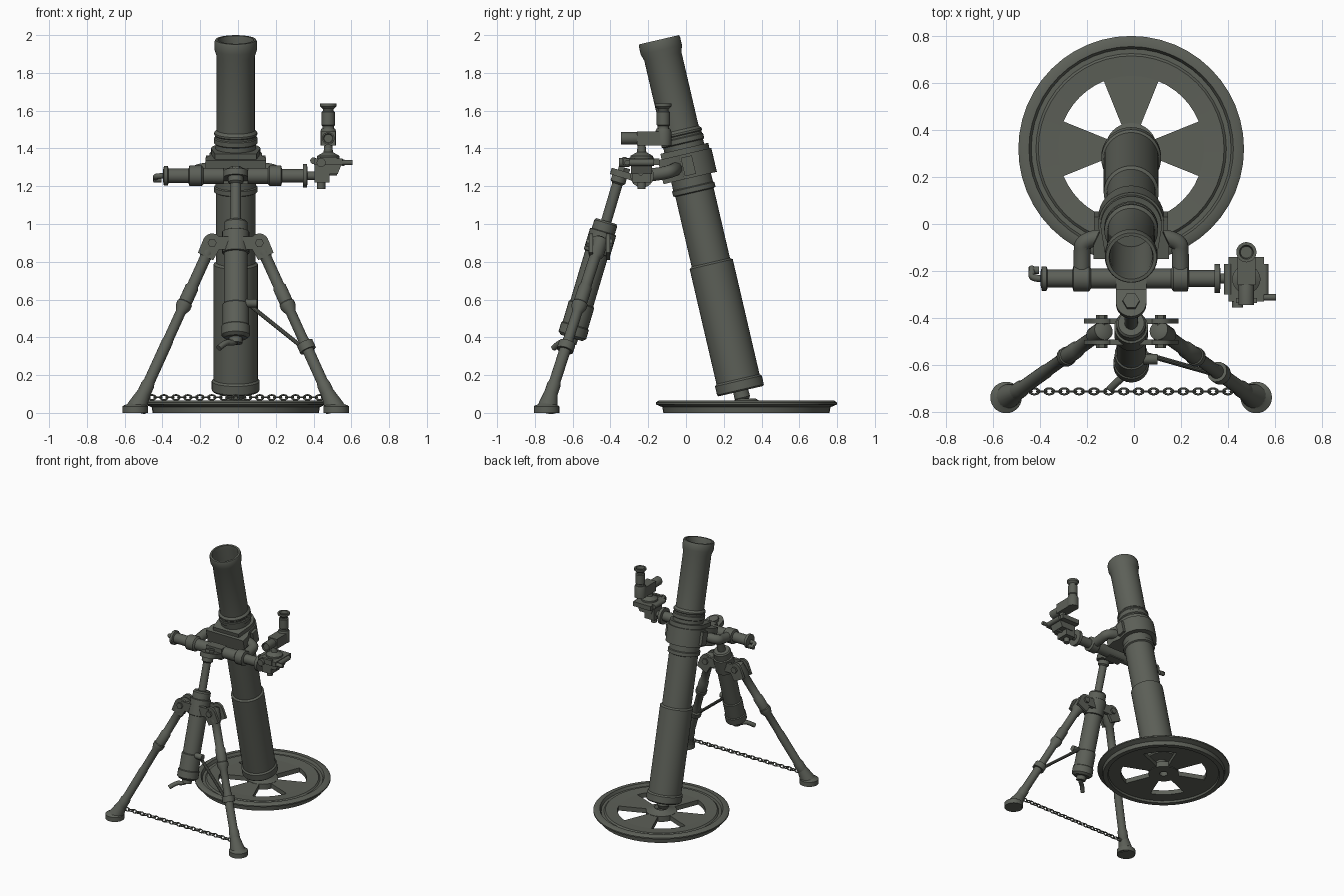
import bpy, bmesh
from math import sin, cos, pi, radians
from mathutils import Vector, Matrix

if "Cube" in bpy.data.objects:
    bpy.data.objects.remove(bpy.data.objects["Cube"])

CX = -0.012  # mirror plane of the symmetric parts
SIDES = ((-1, "right"), (1, "left"))

paint = bpy.data.materials.new("olive_grey_paint")
paint.use_nodes = True
COLOUR = (0.108, 0.116, 0.097, 1)
paint.diffuse_color = COLOUR
paint.node_tree.nodes["Principled BSDF"].inputs["Base Color"].default_value = COLOUR


def finish(name, bm, matrix=Matrix()):
    bmesh.ops.remove_doubles(bm, verts=bm.verts, dist=0.00001)
    bmesh.ops.recalc_face_normals(bm, faces=bm.faces)
    mesh = bpy.data.meshes.new(name)
    bm.to_mesh(mesh)
    bm.free()
    mesh.transform(matrix)
    mesh.materials.append(paint)
    ob = bpy.data.objects.new(name, mesh)
    bpy.context.collection.objects.link(ob)
    bpy.ops.object.select_all(action='DESELECT')
    ob.select_set(True)
    bpy.context.view_layer.objects.active = ob
    bpy.ops.object.shade_smooth_by_angle(angle=radians(35))
    return ob


def aim(a, b):
    a, b = Vector(a), Vector(b)
    return Matrix.Translation(a) @ (b - a).to_track_quat('Z', 'Y').to_matrix().to_4x4()


def lathe(name, profile, matrix, segs=24, closed=False):
    """Turn (radius, height) points around the local z axis."""
    bm = bmesh.new()
    rings = [[bm.verts.new((r * cos(2 * pi * i / segs), r * sin(2 * pi * i / segs), h))
              for i in range(segs)] for r, h in profile]
    pairs = list(zip(rings, rings[1:])) + ([(rings[-1], rings[0])] if closed else [])
    for p, q in pairs:
        for i in range(segs):
            j = (i + 1) % segs
            bm.faces.new((p[i], p[j], q[j], q[i]))
    if not closed:
        for ring, (r, h) in ((rings[0], profile[0]), (rings[-1], profile[-1])):
            if r > 0.0001:
                bm.faces.new(ring)
    return finish(name, bm, matrix)


def rod(name, a, b, r, segs=16):
    length = (Vector(b) - Vector(a)).length
    return lathe(name, [(r, 0), (r, length)], aim(a, b), segs)


def prism(name, outline, z0, z1, matrix=Matrix()):
    """Extrude a flat outline along local z."""
    bm = bmesh.new()
    face = bm.faces.new([bm.verts.new((x, y, z0)) for x, y in outline])
    out = bmesh.ops.extrude_face_region(bm, geom=[face])
    bmesh.ops.translate(bm, vec=(0, 0, z1 - z0),
                        verts=[v for v in out["geom"] if isinstance(v, bmesh.types.BMVert)])
    return finish(name, bm, matrix)


def box(name, centre, size, rot=Matrix()):
    bm = bmesh.new()
    bmesh.ops.create_cube(bm, size=1)
    bmesh.ops.scale(bm, vec=size, verts=bm.verts)
    return finish(name, bm, Matrix.Translation(centre) @ rot)


def bent_rod(name, points, r):
    """Round bar following a smooth path."""
    curve = bpy.data.curves.new(name, 'CURVE')
    curve.dimensions = '3D'
    curve.bevel_depth, curve.bevel_resolution, curve.use_fill_caps = r, 3, True
    spline = curve.splines.new('NURBS')
    spline.points.add(len(points) - 1)
    for p, co in zip(spline.points, points):
        p.co = (*co, 1)
    spline.use_endpoint_u, spline.order_u = True, 3
    curve.materials.append(paint)
    ob = bpy.data.objects.new(name, curve)
    bpy.context.collection.objects.link(ob)


def arc(r, a0, a1, n):
    return [(r * cos(radians(a0 + (a1 - a0) * i / n)),
             r * sin(radians(a0 + (a1 - a0) * i / n))) for i in range(n + 1)]


# Base plate: stepped rim, four flared spokes and a hub with a ball socket
plate = Matrix.Translation((CX, 0.32, 0))
lathe("baseplate_rim", [(0.31, 0.015), (0.4, 0.015), (0.405, 0), (0.44, 0), (0.445, 0.03),
      (0.48, 0.045), (0.48, 0.055), (0.465, 0.065), (0.435, 0.065), (0.425, 0.045),
      (0.405, 0.045), (0.395, 0.055), (0.31, 0.05)], plate, 48, closed=True)
for k in range(4):
    spoke = arc(0.08, -22, 22, 4) + arc(0.32, 22, -22, 8)
    prism("baseplate_spoke", spoke, 0.015, 0.05, plate @ Matrix.Rotation(k * pi / 2, 4, 'Z'))
lathe("baseplate_hub", [(0.03, 0.01), (0.11, 0.01), (0.11, 0.052), (0.075, 0.06),
      (0.05, 0.075), (0.03, 0.06)], plate, 32, closed=True)

# Barrel: one turned tube with bands, muzzle ring and open bore
TILT = Matrix.Translation((CX, 0.29, 0.115)) @ Matrix.Rotation(radians(13.1), 4, 'X')
lathe("barrel", [(0, -0.065), (0.025, -0.06), (0.042, -0.035), (0.04, 0), (0.12, 0),
      (0.127, 0.008), (0.127, 0.055), (0.117, 0.065), (0.117, 0.69), (0.104, 0.7),
      (0.104, 1.08), (0.115, 1.085), (0.115, 1.11), (0.108, 1.115), (0.108, 1.345),
      (0.115, 1.35), (0.115, 1.375), (0.11, 1.38), (0.11, 1.39), (0.114, 1.395),
      (0.114, 1.405), (0.101, 1.42), (0.101, 1.82), (0.112, 1.855), (0.112, 1.9),
      (0.108, 1.91), (0.094, 1.91), (0.09, 1.88), (0.09, 0.3), (0, 0.3)], TILT, 40)

# Barrel clamp: round at the back, flared block at the front
collar = arc(0.14, -15, 195, 24) + [(-0.16, -0.09), (-0.16, -0.15), (0.16, -0.15), (0.16, -0.09)]
prism("barrel_clamp", collar, 1.16, 1.29, TILT)
top_step = arc(0.13, -15, 195, 24) + [(-0.11, -0.13), (0.11, -0.13)]
prism("barrel_clamp_top", top_step, 1.29, 1.32, TILT)
for s, side in SIDES:
    box(side + "_clamp_flange", TILT @ Vector((s * 0.14, 0, 1.225)), (0.035, 0.06, 0.1),
        Matrix.Rotation(radians(13.1), 4, 'X'))

# Traverse bar across the front, turned along x
BY, BZ = -0.232, 1.255
bar = Matrix.Translation((CX, BY, BZ)) @ Matrix.Rotation(pi / 2, 4, 'Y')
lathe("traverse_bar", [(0.03, -0.385), (0.052, -0.38), (0.052, -0.36), (0.038, -0.355),
      (0.038, -0.25), (0.055, -0.245), (0.055, -0.18), (0.042, -0.17), (0.042, 0.17),
      (0.055, 0.18), (0.055, 0.24), (0.036, 0.245), (0.036, 0.355), (0.062, 0.355),
      (0.062, 0.378), (0.022, 0.38), (0.022, 0.44)], bar, 24)
bent_rod("traverse_crank", [(-0.39, BY, BZ), (-0.435, BY, BZ), (-0.435, BY + 0.03, BZ - 0.01),
         (-0.435, BY + 0.045, BZ - 0.025)], 0.015)
rod("crank_knob", (-0.447, BY + 0.035, BZ - 0.02), (-0.405, BY + 0.035, BZ - 0.02), 0.016)
for s, side in SIDES:
    bent_rod(side + "_bar_arm", [(CX + s * 0.21, BY, BZ), (CX + s * 0.21, BY + 0.1, BZ + 0.01),
             (CX + s * 0.205, BY + 0.17, BZ + 0.03), (CX + s * 0.1, BY + 0.18, BZ + 0.04)], 0.036)

# Elevating column: lug, bolt, slim post, sleeve and hand crank
TOP = Vector((CX, -0.352, 1.25))
COL = aim(TOP, TOP + Vector((0, -0.285, -0.958)))
lean = Matrix.Rotation(radians(-16.5), 4, 'X')
lug = [(0.065, 0.1), (-0.065, 0.1)] + arc(0.065, 180, 360, 12)
prism("column_lug", lug, -0.02, 0.015, Matrix.Translation((CX, -0.335, 1.265)) @ lean)
lathe("lug_bolt", [(0.036, 0), (0.036, 0.035)], Matrix.Translation((CX, -0.335, 1.265)) @ lean, 6)
box("bar_bracket", (CX, -0.245, BZ), (0.13, 0.07, 0.085))
lathe("elevating_column", [(0.04, 0), (0.04, 0.03), (0.028, 0.04), (0.028, 0.245), (0.055, 0.245),
      (0.063, 0.255), (0.063, 0.7), (0.07, 0.705), (0.07, 0.82), (0.076, 0.825),
      (0.076, 0.875), (0.06, 0.89), (0.035, 0.89), (0.035, 0.92)], COL, 24)
low = COL @ Vector((0, 0, 0.91))
bent_rod("elevating_crank", [low, low + Vector((-0.02, -0.03, -0.01)),
         low + Vector((-0.05, -0.05, 0)), low + Vector((-0.09, -0.09, -0.035))], 0.016)

# Tripod head: band round the sleeve with a forked ear and bolt per leg
lathe("tripod_band", [(0.06, 0.3), (0.072, 0.305), (0.072, 0.42), (0.06, 0.425)], COL)
for s, side in SIDES:
    pivot = Vector((CX + s * 0.125, -0.458, 0.9))
    ankle = Vector((CX + s * 0.497, -0.722, 0.08))
    swing = Matrix.Rotation(-s * radians(26), 4, 'Y')
    for dy in (-0.045, 0.045):
        ear = arc(0.05, 0, 180, 10) + [(-0.045, -0.08), (0.045, -0.08)]
        facing = Matrix.Translation(pivot + Vector((0, dy, 0))) @ swing @ Matrix.Rotation(pi / 2, 4, 'X')
        prism(side + "_leg_ear", ear, -0.01, 0.01, facing)
        box(side + "_head_web", pivot + Vector((-s * 0.05, dy, 0)), (0.08, 0.024, 0.07))
    rod(side + "_leg_bolt", pivot - Vector((0, 0.07, 0)), pivot + Vector((0, 0.07, 0)), 0.024, 6)

    # Leg: turned tube with a sliding joint
    lathe(side + "_leg", [(0.025, -0.03), (0.042, -0.02), (0.042, 0.07), (0.03, 0.09), (0.03, 0.26),
          (0.036, 0.27), (0.036, 0.36), (0.041, 0.365), (0.041, 0.39), (0.027, 0.42),
          (0.027, 0.58), (0.03, 0.6), (0.03, 0.84), (0.036, 0.86), (0.036, 0.92),
          (0.03, 0.97)], aim(pivot, ankle), 20)

    # Foot: round pad with a socket leaning into the leg
    foot = Vector((CX + s * 0.532, -0.738, 0))
    lathe(side + "_foot_pad", [(0.067, 0), (0.067, 0.035), (0.06, 0.04), (0.045, 0.045),
          (0.03, 0.06), (0, 0.065)], Matrix.Translation(foot), 28)
    lathe(side + "_foot_socket", [(0.055, 0), (0.05, 0.03), (0.035, 0.1), (0.033, 0.115)],
          aim(foot + Vector((-s * 0.005, 0.003, 0.02)), ankle + Vector((-s * 0.01, 0.007, 0.025))), 20)

# Side strut from the sleeve to the left leg
rod("strut", (0.05, -0.555, 0.58), (0.35, -0.64, 0.34), 0.011, 10)
rod("strut_joint", (0.04, -0.575, 0.58), (0.1, -0.575, 0.58), 0.022, 12)
leg_dir = (ankle - pivot).normalized()
grip = pivot.lerp(ankle, 0.67)
rod("strut_grip", grip - leg_dir * 0.022, grip + leg_dir * 0.022, 0.045)

# Chain between the feet, alternate links turned a quarter
N = 31
for k in range(N):
    x = CX - 0.475 + 0.95 * k / (N - 1)
    turn = Matrix.Rotation((k % 2) * pi / 2, 4, 'X')
    ring = [(0.013 + 0.0045 * cos(2 * pi * i / 6), 0.0045 * sin(2 * pi * i / 6)) for i in range(6)]
    lathe("chain_link", ring, Matrix.Translation((x, -0.712, 0.082)) @ turn
          @ Matrix.Diagonal((1.45, 1, 1, 1)), 12, closed=True)

# Sight mount on the left end of the bar
SX = 0.478
box("sight_bracket", (0.445, -0.235, 1.27), (0.08, 0.1, 0.1))
box("sight_platform", (SX, -0.235, 1.33), (0.15, 0.19, 0.035))
prism("sight_cradle", [(-0.08, 0.03), (0.08, 0.03), (0.05, -0.045), (-0.05, -0.045)], -0.055, 0.055,
      Matrix.Translation((SX, -0.235, 1.31)) @ Matrix.Rotation(pi / 2, 4, 'X'))
lathe("sight_turntable", [(0.06, 0), (0.06, 0.015), (0.025, 0.035), (0.02, 0.08)],
      Matrix.Translation((SX, -0.235, 1.345)))
rod("level_vial", (0.4, -0.3, 1.335), (0.4, -0.17, 1.335), 0.018)
rod("rear_vial", (0.555, -0.3, 1.325), (0.555, -0.17, 1.325), 0.018)
for name, a, b, r in (("side_knob", (0.54, -0.312, 1.325), (0.605, -0.312, 1.325), 0.014),
                      ("front_knob", (0.44, -0.355, 1.325), (0.44, -0.3, 1.325), 0.024),
                      ("lower_knob", (0.44, -0.235, 1.185), (0.44, -0.235, 1.24), 0.022),
                      ("inner_knob", (0.48, -0.24, 1.27), (0.525, -0.24, 1.27), 0.014)):
    rod(name, a, b, r, 14)
box("front_plate", (SX, -0.325, 1.335), (0.09, 0.02, 0.04))

# Sight telescope with an upright eyepiece
box("sight_body", (SX, -0.185, 1.453), (0.076, 0.15, 0.076))
lathe("sight_lens_tube", [(0.022, 0.006), (0.026, 0), (0.033, 0), (0.033, 0.12), (0.028, 0.13)],
      aim((SX, -0.345, 1.453), (SX, 0, 1.453)))
lathe("sight_prism_housing", [(0.042, 0), (0.042, 0.075), (0.036, 0.09)],
      Matrix.Translation((SX, -0.12, 1.415)))
lathe("sight_eyepiece", [(0.03, 0), (0.03, 0.02), (0.035, 0.025), (0.035, 0.095), (0.028, 0.1),
      (0.028, 0.11), (0.043, 0.125), (0.043, 0.14), (0.03, 0.14), (0.025, 0.12), (0, 0.12)],
      Matrix.Translation((SX, -0.12, 1.498)))
